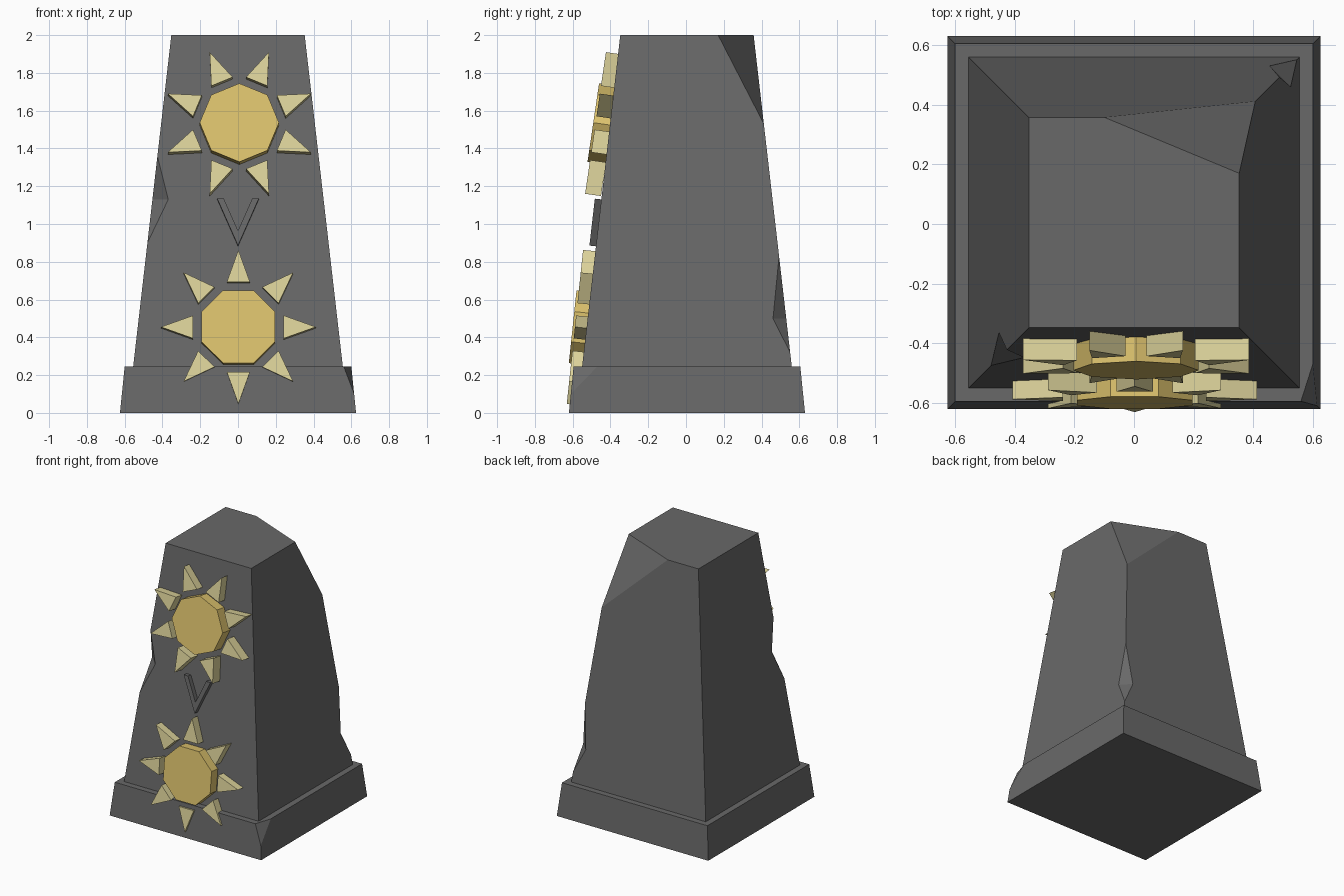
import bpy, bmesh
from math import sin, cos, pi, atan
from mathutils import Vector, Matrix

if "Cube" in bpy.data.objects:
    bpy.data.objects.remove(bpy.data.objects["Cube"])

CY = 0.005                 # depth centre of the stone
FOOT, TOP = 0.245, 2.0     # height range of the shaft


def material(name, rgb):
    m = bpy.data.materials.new(name)
    m.use_nodes = True
    m.diffuse_color = (*rgb, 1)
    m.node_tree.nodes["Principled BSDF"].inputs["Base Color"].default_value = (*rgb, 1)
    return m


STONE = material("grey stone", (0.14, 0.14, 0.14))
GOLD = material("gold", (0.73, 0.55, 0.155))
PALE = material("pale gold", (0.73, 0.66, 0.33))


def finish(bm, name, mat):
    bmesh.ops.recalc_face_normals(bm, faces=bm.faces)
    mesh = bpy.data.meshes.new(name)
    bm.to_mesh(mesh)
    bm.free()
    mesh.materials.append(mat)
    obj = bpy.data.objects.new(name, mesh)
    bpy.context.collection.objects.link(obj)
    return obj


def hull(points):
    bm = bmesh.new()
    for p in points:
        bm.verts.new(p)
    bmesh.ops.convex_hull(bm, input=bm.verts)
    bmesh.ops.dissolve_limit(bm, angle_limit=0.01, verts=bm.verts, edges=bm.edges)
    return bm


def frustum(half_low, z_low, half_high, z_high):
    return hull([(sx * h, CY + sy * h, z) for h, z in ((half_low, z_low), (half_high, z_high))
                 for sx in (-1, 1) for sy in (-1, 1)])


def slice_corner(bm, a, b, c):
    """Cut off the corner beyond the plane through three points."""
    a, b, c = map(Vector, (a, b, c))
    n = (b - a).cross(c - a).normalized()
    if n.dot(a - Vector((0, 0, a.z / 2))) < 0:
        n = -n
    bmesh.ops.bisect_plane(bm, geom=bm.verts[:] + bm.edges[:] + bm.faces[:],
                           plane_co=a, plane_no=n, clear_outer=True)
    bmesh.ops.holes_fill(bm, edges=bm.edges)


def half(z):
    return 0.555 + (0.353 - 0.555) * (z - FOOT) / (TOP - FOOT)


def notch(obj, sx, sy, z_high, z_mid, z_low, inset):
    """Chip a V-shaped bite out of one upright edge of the shaft."""
    def corner(z, dx=0, dy=0):
        return Vector((sx * (half(z) - dx), CY + sy * (half(z) - dy), z))
    pts = [corner(z_high), corner(z_low), corner(z_mid, inset, 0), corner(z_mid, 0, inset)]
    mid = (pts[2] + pts[3]) / 2
    cutter = finish(hull([mid + (p - mid) * 1.5 for p in pts]), "notch_cutter", STONE)
    cutter.hide_render = True
    mod = obj.modifiers.new("notch", 'BOOLEAN')
    mod.operation, mod.solver, mod.object = 'DIFFERENCE', 'EXACT', cutter
    bpy.context.view_layer.objects.active = obj
    bpy.ops.object.modifier_apply(modifier=mod.name)
    bpy.data.objects.remove(cutter)


def plate(name, outline, front, back, frame, mat):
    """Extrude an (x, z) outline from front to back, then place it."""
    bm = bmesh.new()
    face = bm.faces.new([bm.verts.new((x, front, z)) for x, z in outline])
    out = bmesh.ops.extrude_face_region(bm, geom=[face])
    moved = [v for v in out["geom"] if isinstance(v, bmesh.types.BMVert)]
    bmesh.ops.translate(bm, verts=moved, vec=(0, back - front, 0))
    if not any(f.normal.y < -0.5 or f.normal.y > 0.5 for f in bm.faces if f is face):
        face.normal_update()
    bm.transform(frame)
    return finish(bm, name, mat)


def leaning(x, y, z, slope):
    return Matrix.Translation((x, y, z)) @ Matrix.Rotation(-atan(slope), 4, 'X')


def sun(name, frame, turn):
    """Octagonal disc ringed by eight triangular rays."""
    step = pi / 4
    disc = [(0.21 * cos(turn + (k + 0.5) * step), 0.21 * sin(turn + (k + 0.5) * step))
            for k in range(8)]
    plate(name + "_disc", disc, -0.012, 0.09, frame, GOLD)
    for k in range(8):
        a = turn + k * step
        ray = [(r * cos(a) - w * sin(a), r * sin(a) + w * cos(a))
               for r, w in ((0.24, -0.061), (0.41, 0), (0.24, 0.061))]
        plate(f"{name}_ray_{k + 1}", ray, 0, 0.085, frame, PALE)


# Plinth with a broken front corner
bm = frustum(0.625, 0, 0.6, FOOT)
slice_corner(bm, (0.6, -0.47, FOOT), (0.56, -0.595, FOOT), (0.615, -0.61, 0.1))
finish(bm, "plinth", STONE)

# Tapered shaft with a broken top corner and two chipped edges
bm = frustum(half(FOOT), FOOT, half(TOP), TOP)
slice_corner(bm, (-0.1, CY + half(TOP), TOP), (half(TOP), 0.17, TOP),
             (half(1.53), CY + half(1.53), 1.53))
shaft = finish(bm, "shaft", STONE)
notch(shaft, 1, 1, 0.83, 0.5, 0.32, 0.07)
notch(shaft, -1, -1, 1.36, 1.13, 0.9, 0.084)

# Sun ornaments on the front
sun("upper_sun", leaning(0.007, -0.479, 1.535, 0.147), pi / 8)
sun("lower_sun", leaning(0.002, -0.588, 0.455, 0.106), 0)

# Raised chevron between the suns
chevron = [(-0.11, 0.125), (0, -0.125), (0.11, 0.125), (0.075, 0.125), (0, -0.045), (-0.075, 0.125)]
plate("chevron", chevron, 0, 0.05, leaning(0, -0.497, 1.01, 0.115), STONE)
